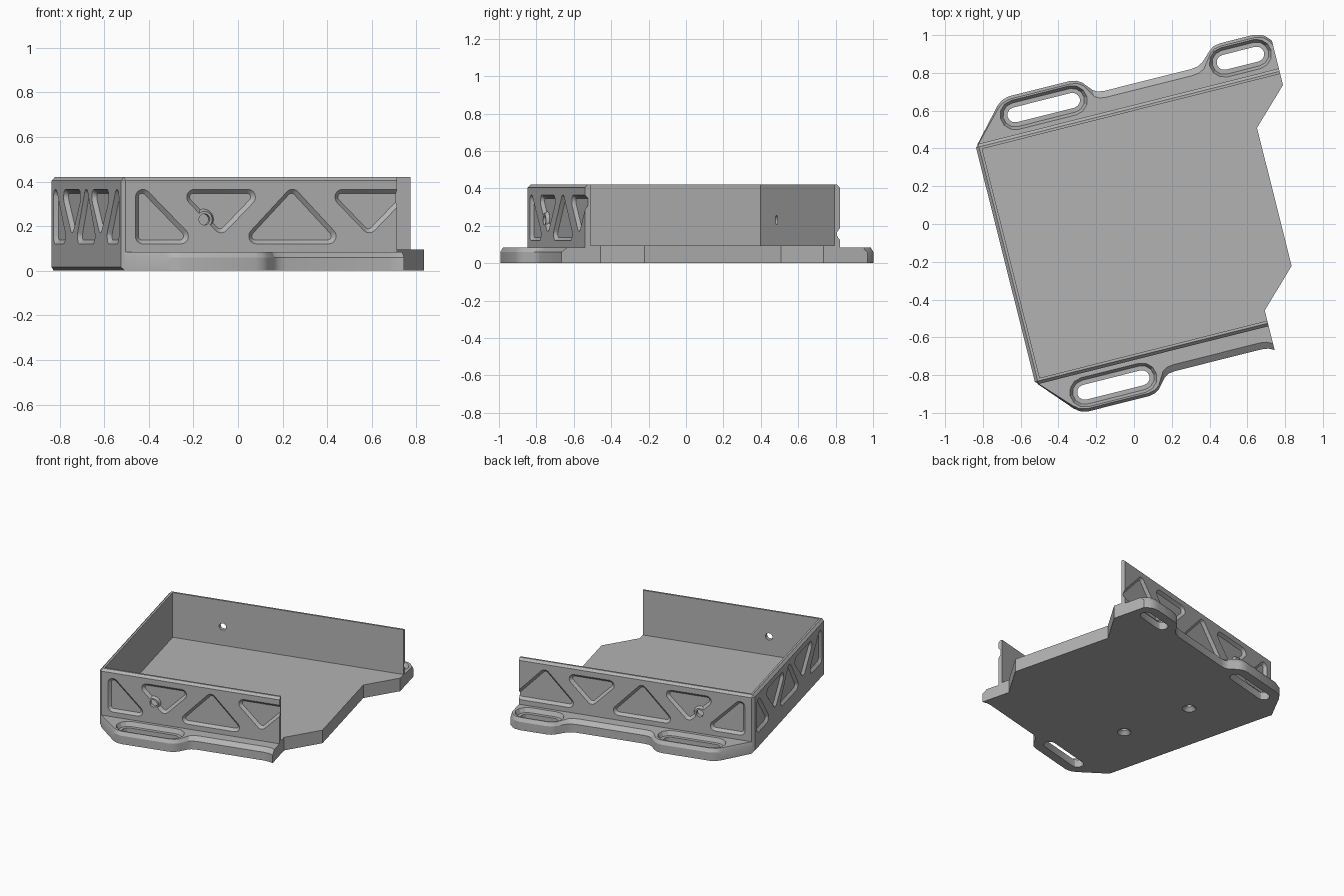
import bpy, bmesh, math
from mathutils import Matrix

if "Cube" in bpy.data.objects:
    bpy.data.objects.remove(bpy.data.objects["Cube"], do_unlink=True)

# Tray axes: u along the length, w across; the whole tray is turned on the ground
PLACE = Matrix.Translation((0.01, -0.042, 0)) @ Matrix.Rotation(math.radians(14.1), 4, 'Z')
U0, W, TOP, FLOOR, WALL = -0.712, 0.655, 0.42, 0.095, 0.03
FLANGE = 0.085

grey = bpy.data.materials.new("plain grey")
grey.use_nodes = True
colour = (0.45, 0.45, 0.45, 1)
grey.diffuse_color = colour
grey.node_tree.nodes["Principled BSDF"].inputs["Base Color"].default_value = colour


def finish(name, bm):
    bmesh.ops.recalc_face_normals(bm, faces=bm.faces)
    me = bpy.data.meshes.new(name)
    bm.to_mesh(me)
    bm.free()
    me.materials.append(grey)
    ob = bpy.data.objects.new(name, me)
    bpy.context.collection.objects.link(ob)
    ob.matrix_world = PLACE
    return ob


def loft(bm, rings):
    """Closed solid through rings of equal length."""
    loops = [[bm.verts.new(p) for p in r] for r in rings]
    for a, b in zip(loops, loops[1:]):
        for i in range(len(a)):
            j = (i + 1) % len(a)
            bm.faces.new((a[i], a[j], b[j], b[i]))
    bm.faces.new(loops[0][::-1])
    bm.faces.new(loops[-1])


def rounded(centres, r, steps=6):
    """Outline around circles at the counter-clockwise centres."""
    n = len(centres)
    if n == 1:
        angles = [(0, 2 * math.pi * (1 - 1 / 24), 23)]
    else:
        angles = []
        for i, c in enumerate(centres):
            p, q = centres[i - 1], centres[(i + 1) % n]
            a = math.atan2(c[1] - p[1], c[0] - p[0]) - math.pi / 2
            b = math.atan2(q[1] - c[1], q[0] - c[0]) - math.pi / 2
            angles.append((a, (b - a) % (2 * math.pi), steps))
    return [(c[0] + r * math.cos(a + t * k / s), c[1] + r * math.sin(a + t * k / s))
            for c, (a, t, s) in zip(centres, angles) for k in range(s + 1)]


def tapered(bm, centres, levels, place):
    """Rounded solid whose radius changes with depth."""
    loft(bm, [[place(a, b, d) for a, b in rounded(centres, r)] for d, r in levels])


def boolean(ob, tool, op):
    m = ob.modifiers.new(op, 'BOOLEAN')
    m.object, m.operation, m.solver = tool, op, 'EXACT'
    tool.hide_render = True
    dg = bpy.context.evaluated_depsgraph_get()
    ob.data = bpy.data.meshes.new_from_object(ob.evaluated_get(dg))
    ob.modifiers.clear()


def front(a, z, d):
    return (a, -W + d, z)


def back(a, z, d):
    return (a, W - d, z)


def left(a, z, d):
    return (U0 + d, a, z)


def flat(a, b, z):
    return (a, b, z)


# Triangular pockets, given by the centres of their rounded corners
LOW, HIGH, MID = 0.155, 0.33, 0.205


def upright(m, half):
    return [(m - half, LOW), (m + half, LOW), (m, HIGH)]


def inverted(m, half):
    return [(m - half, HIGH), (m, MID), (m + half, HIGH)]


long_pockets = [[(-0.614, LOW), (-0.439, LOW), (-0.614, HIGH)], inverted(-0.253, 0.124),
                upright(0.077, 0.167), inverted(0.432, 0.124), upright(0.762, 0.167)]
short_pockets = [[(-0.565, LOW), (-0.42, LOW), (-0.565, HIGH)], inverted(-0.26, 0.12),
                 upright(0, 0.125), inverted(0.26, 0.12),
                 [(0.42, LOW), (0.565, LOW), (0.565, HIGH)]]
DRAFT = [(-0.006, 0.041), (0.018, 0.017)]

# Stepped open end, shared by the tub and flanges
bm = bmesh.new()
end = [(0.56, -1.2), (1.5, -1.2), (1.5, 1.2), (0.945, 1.2), (0.945, 0.565),
       (0.756, 0.378), (0.756, -0.375), (0.56, -0.57)]
loft(bm, [[(x, y, z) for x, y in end] for z in (-0.5, 1)])
end_cutter = finish("end_cutter", bm)

# Tub: floor and three walls with chamfered outer edges
bm = bmesh.new()
loft(bm, [[(U0, -W, z), (1, -W, z), (1, W, z), (U0, W, z)] for z in (0, TOP)])
edges = [e for e in bm.edges
         if all(v.co.x < 0 for v in e.verts)
         or (all(v.co.z > 0.1 for v in e.verts) and e.verts[0].co.y * e.verts[1].co.y > 0)]
bmesh.ops.bevel(bm, geom=edges, offset=0.016, segments=1, affect='EDGES')
tub = finish("tray_tub", bm)

bm = bmesh.new()
iw = W - WALL
loft(bm, [[(U0 + WALL, -iw, z), (2, -iw, z), (2, iw, z), (U0 + WALL, iw, z)] for z in (FLOOR, 1)])
inside_cutter = finish("inside_cutter", bm)

bm = bmesh.new()
for side, pockets in ((front, long_pockets), (back, long_pockets), (left, short_pockets)):
    for p in pockets:
        tapered(bm, p, DRAFT, side)
pocket_cutter = finish("pocket_cutter", bm)

# Bosses around the side screw holes
bm = bmesh.new()
for side in (front, back):
    tapered(bm, [(-0.33, 0.23)], [(0.0, 0.036), (0.024, 0.05)], side)
boss = finish("boss_tool", bm)

# Side screw holes and countersunk holes under the floor
bm = bmesh.new()
for side in (front, back):
    tapered(bm, [(-0.33, 0.23)], [(-0.02, 0.025), (0.06, 0.025)], side)
for w in (-0.262, 0.268):
    tapered(bm, [(-0.31, w)], [(-0.01, 0.055), (0.025, 0.022), (0.06, 0.022)], flat)
hole_cutter = finish("hole_cutter", bm)

for tool, op in ((inside_cutter, 'DIFFERENCE'), (pocket_cutter, 'DIFFERENCE'), (boss, 'UNION'),
                 (hole_cutter, 'DIFFERENCE'), (end_cutter, 'DIFFERENCE')):
    boolean(tub, tool, op)

# Mounting flanges with two lugs each
edge = [(-0.70, 0.655), (-0.549, 0.825), (-0.52, 0.848), (-0.48, 0.86), (-0.145, 0.86),
        (-0.11, 0.853), (-0.082, 0.835), (-0.04, 0.785), (-0.015, 0.77), (0.02, 0.765),
        (0.495, 0.765), (0.53, 0.77), (0.56, 0.785), (0.615, 0.838), (0.64, 0.854),
        (0.675, 0.86), (0.86, 0.86), (0.90, 0.85), (0.92, 0.835), (0.99, 0.755)]
slots = [[(-0.47, 0.757), (-0.156, 0.757)], [(0.672, 0.757), (0.85, 0.757)]]
parts = [tub]
for name, s in (("front_flange", -1), ("back_flange", 1)):
    def ring(z, inset):
        pts = [(u, w - min(inset * (1.6 if w < 0.8 else 0.7), w - 0.65)) for u, w in edge]
        return [(u, s * w, z) for u, w in pts + [(0.99, 0.63), (-0.68, 0.63)]]

    bm = bmesh.new()
    loft(bm, [ring(0, 0), ring(0.06, 0), ring(FLANGE, 0.022)])
    flange = finish(name, bm)
    for label, levels in (("recess", [(FLANGE + 0.01, 0.084), (0.055, 0.064)]),
                          ("slot", [(-0.1, 0.04), (0.2, 0.04)])):
        bm = bmesh.new()
        for c in slots:
            tapered(bm, [(u, s * w) for u, w in c], levels, flat)
        tool = finish(label + "_cutter", bm)
        boolean(flange, tool, 'DIFFERENCE')
        bpy.data.objects.remove(tool, do_unlink=True)
    boolean(flange, end_cutter, 'DIFFERENCE')
    parts.append(flange)

for tool in (inside_cutter, pocket_cutter, boss, hole_cutter, end_cutter):
    bpy.data.objects.remove(tool, do_unlink=True)

# Smooth rounded corners, keep the chamfers crisp
bpy.ops.object.select_all(action='DESELECT')
for ob in parts:
    ob.select_set(True)
bpy.context.view_layer.objects.active = tub
bpy.ops.object.shade_smooth_by_angle(angle=math.radians(25))
